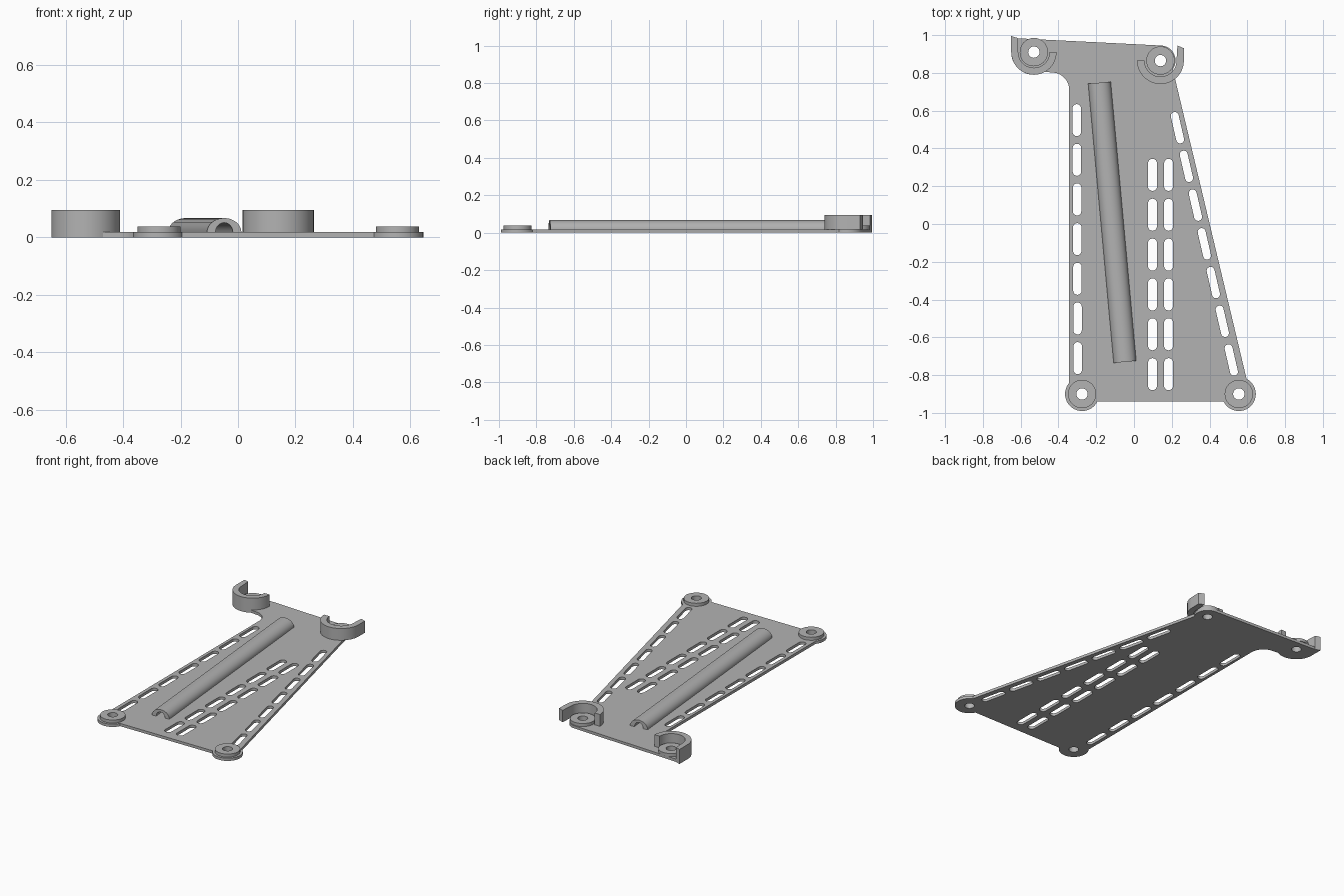
import bpy, bmesh
from math import sin, cos, radians, hypot, atan2, pi
from mathutils import Vector

cube = bpy.data.objects.get("Cube")
if cube:
    bpy.data.objects.remove(cube, do_unlink=True)

GREY = (0.45, 0.45, 0.45, 1)
grey = bpy.data.materials.new("plain grey")
grey.use_nodes = True
grey.diffuse_color = GREY
grey.node_tree.nodes["Principled BSDF"].inputs["Base Color"].default_value = GREY

T = 0.018  # plate thickness


def arc(c, r, a0, a1, n=24):
    """Points on an arc, angles in degrees."""
    angles = [radians(a0 + (a1 - a0) * i / n) for i in range(n + 1)]
    return [(c[0] + r * cos(a), c[1] + r * sin(a)) for a in angles]


def circle(c, r, n=32):
    return arc(c, r, 0, 360, n)[:-1]


def slot(c, length, width, tilt=0):
    """Round-ended slot, long along y, tilted in degrees."""
    t = radians(tilt)
    h = (length - width) / 2
    dx, dy = -sin(t) * h, cos(t) * h
    return (arc((c[0] + dx, c[1] + dy), width / 2, tilt, tilt + 180, 8)
            + arc((c[0] - dx, c[1] - dy), width / 2, tilt + 180, tilt + 360, 8))


def extrude(name, loops, z0, z1):
    """Solid from an outline (first loop) and holes (other loops)."""
    curve = bpy.data.curves.new(name, 'CURVE')
    curve.dimensions = '2D'
    curve.fill_mode = 'BOTH'
    curve.extrude = (z1 - z0) / 2
    for loop in loops:
        sp = curve.splines.new('POLY')
        sp.points.add(len(loop) - 1)
        for p, (x, y) in zip(sp.points, loop):
            p.co = (x, y, 0, 1)
        sp.use_cyclic_u = True
    temp = bpy.data.objects.new(name + "_outline", curve)
    bpy.context.collection.objects.link(temp)
    deps = bpy.context.evaluated_depsgraph_get()
    mesh = bpy.data.meshes.new_from_object(temp.evaluated_get(deps))
    bpy.data.objects.remove(temp, do_unlink=True)
    return finish(name, mesh, (z0 + z1) / 2)


def finish(name, mesh, lift=0):
    bm = bmesh.new()
    bm.from_mesh(mesh)
    bmesh.ops.remove_doubles(bm, verts=bm.verts, dist=0.0001)
    bmesh.ops.translate(bm, verts=bm.verts, vec=(0, 0, lift))
    bmesh.ops.recalc_face_normals(bm, faces=bm.faces)
    bm.to_mesh(mesh)
    bm.free()
    mesh.materials.clear()
    mesh.materials.append(grey)
    ob = bpy.data.objects.new(name, mesh)
    bpy.context.collection.objects.link(ob)
    bpy.ops.object.select_all(action='DESELECT')
    ob.select_set(True)
    bpy.context.view_layer.objects.active = ob
    bpy.ops.object.shade_smooth_by_angle(angle=radians(30))
    return ob


# Corner mounting points
front_right, front_left = (-0.275, -0.90), (0.555, -0.90)
back_right, back_left = (-0.53, 0.91), (0.14, 0.865)
corners = {"front_right": front_right, "front_left": front_left,
           "back_right": back_right, "back_left": back_left}

# Base plate with slots and screw holes
outline = (arc(front_right, 0.09, 141, 334)
           + arc(front_left, 0.09, 206, 423)
           + arc(back_left, 0.08, -35, 85)
           + [(-0.615, 0.983)]
           + arc(back_right, 0.12, 180, 300)
           + arc((-0.435, 0.71), 0.092, 90, 0))
holes = [circle(c, 0.03) for c in corners.values()]
for i in range(7):
    f = i / 6
    holes.append(slot((-0.303 + 0.005 * f, 0.55 - 1.26 * f), 0.17, 0.045))
    holes.append(slot((0.23 + 0.285 * f, 0.51 - 1.23 * f), 0.17, 0.042, 13))
for x in (0.098, 0.183):
    for i in range(6):
        holes.append(slot((x, 0.26 - 0.211 * i), 0.17, 0.048))
extrude("base_plate", [outline] + holes, 0, T)

# Raised rings round the screw holes
for name, c in corners.items():
    extrude(name + "_ring", [circle(c, 0.075), circle(c, 0.03)], T, 0.038)

# Hook-shaped clips at the back corners
extrude("back_right_clip",
        [[(-0.65, 0.995)] + arc(back_right, 0.12, 180, 360)
         + arc(back_right, 0.083, 360, 180) + [(-0.617, 0.985)]], 0, 0.095)
extrude("back_left_clip",
        [[(0.265, 0.93)] + arc(back_left, 0.124, 360, 180)
         + arc(back_left, 0.085, 180, 360) + [(0.23, 0.945)]], T, 0.095)

# Hollow half-round ridge running along the plate
start, end = Vector((-0.183, 0.748, T)), Vector((-0.048, -0.73, T))
side = (end - start).cross(Vector((0, 0, 1))).normalized()
steps = [pi * i / 20 for i in range(21)]
section = ([(0.06 * cos(a), 0.049 * sin(a)) for a in steps]
           + [(0.03 * cos(a), 0.033 * sin(a)) for a in reversed(steps)])
bm = bmesh.new()
ring = [bm.verts.new(start + side * u + Vector((0, 0, v))) for u, v in section]
n = len(section)
edges = [bm.edges.new((ring[i], ring[(i + 1) % n])) for i in range(n)]
far = bmesh.ops.extrude_edge_only(bm, edges=edges)["geom"]
far_verts = [g for g in far if isinstance(g, bmesh.types.BMVert)]
bmesh.ops.translate(bm, verts=far_verts, vec=end - start)
bm.verts.ensure_lookup_table()
for first in (0, n):
    for i in range(20):
        bm.faces.new([bm.verts[first + k] for k in (i, i + 1, n - 2 - i, n - 1 - i)])
mesh = bpy.data.meshes.new("ridge")
bm.to_mesh(mesh)
bm.free()
finish("ridge", mesh)
